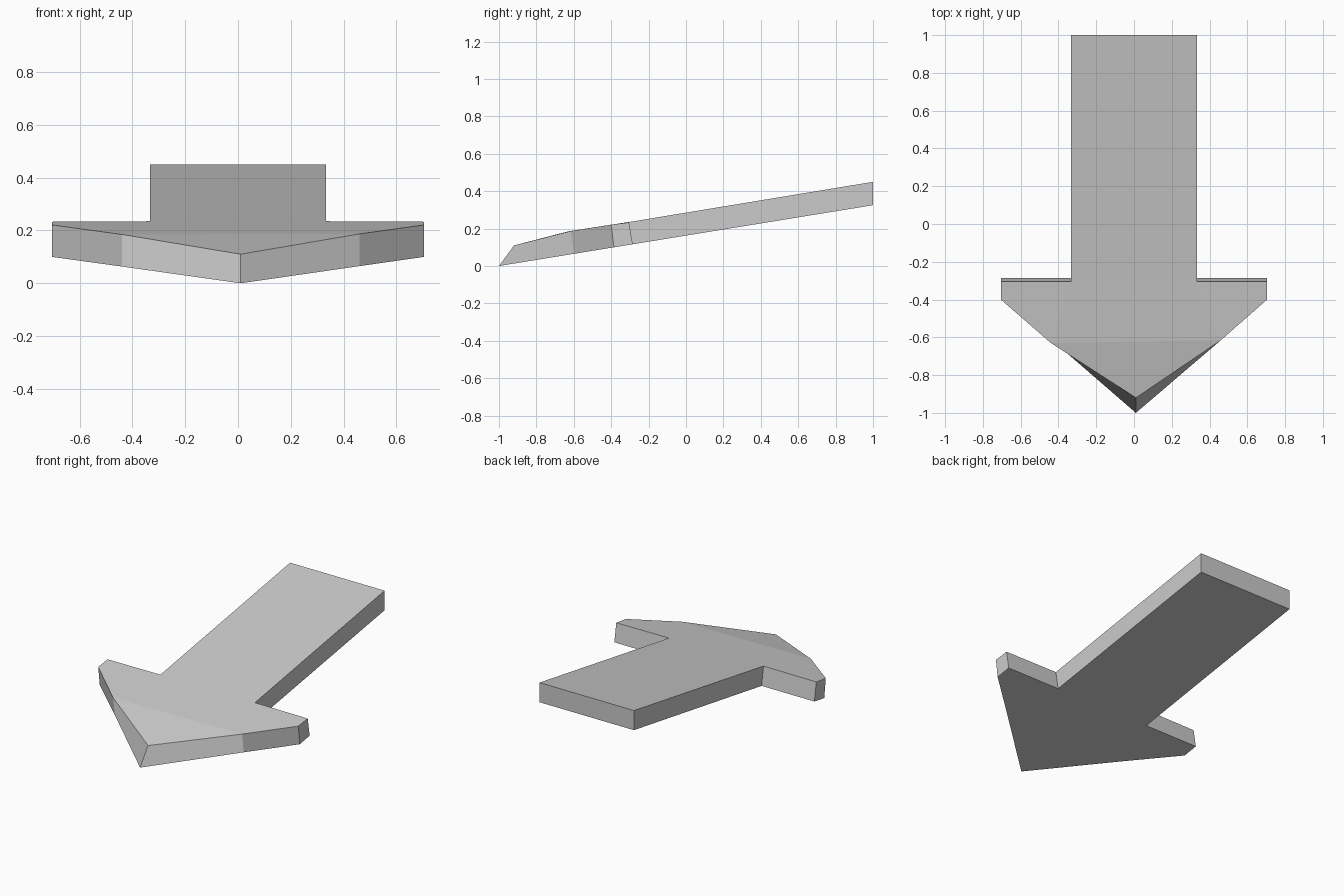
import bpy, bmesh

if "Cube" in bpy.data.objects:
    bpy.data.objects.remove(bpy.data.objects["Cube"])

# Outline of the tilted arrow: x, top y, top z, bottom y
right = [(0.46, -0.615, 0.187, -0.60), (0.705, -0.40, 0.221, -0.385),
         (0.705, -0.305, 0.233, -0.285), (0.333, -0.305, 0.235, -0.285),
         (0.333, 1.0, 0.45, 1.0)]
left = [(-x, yt, zt, yb) for x, yt, zt, yb in reversed(right)]
left[-1] = (-0.44, -0.63, 0.185, -0.61)
outline = [(0.01, -0.92, 0.11, -1.0)] + right + left
n = len(outline)

bm = bmesh.new()
top = [bm.verts.new((x, yt, zt)) for x, yt, zt, yb in outline]
# The underside is one sloping plane
bottom = [bm.verts.new((x, yb, 0.1625 * (yb + 1))) for x, yt, zt, yb in outline]

# Top: nose, middle of head, two barbs, shaft
for ids in [(0, 1, 10), (1, 4, 7, 10), (1, 2, 3, 4), (7, 8, 9, 10), (4, 5, 6, 7)]:
    bm.faces.new([top[i] for i in ids])
# Underside: head and shaft
for ids in [(0, 1, 2, 3, 4, 7, 8, 9, 10), (4, 5, 6, 7)]:
    bm.faces.new([bottom[i] for i in reversed(ids)])
# Side walls
for i in range(n):
    j = (i + 1) % n
    bm.faces.new((bottom[i], bottom[j], top[j], top[i]))
bmesh.ops.recalc_face_normals(bm, faces=bm.faces)

mesh = bpy.data.meshes.new("arrow")
bm.to_mesh(mesh)
bm.free()
bpy.context.collection.objects.link(bpy.data.objects.new("arrow", mesh))
